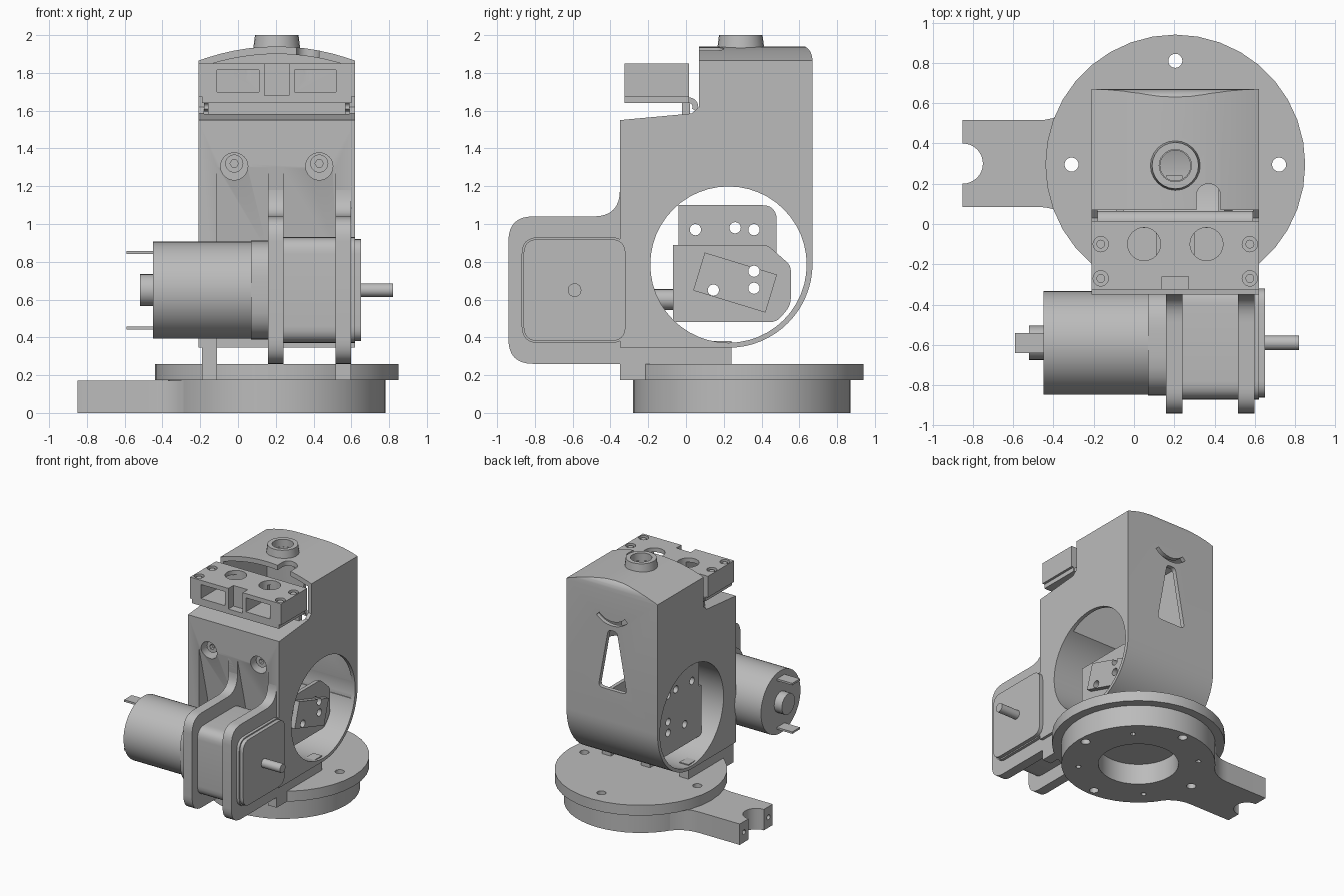
import bpy, bmesh
from math import sin, cos, pi, radians
from mathutils import Vector, Matrix

if "Cube" in bpy.data.objects:
    bpy.data.objects.remove(bpy.data.objects["Cube"])

grey = bpy.data.materials.new("plain_grey")
grey.use_nodes = True
grey.diffuse_color = (0.5, 0.5, 0.5, 1)
grey.node_tree.nodes["Principled BSDF"].inputs["Base Color"].default_value = (0.5, 0.5, 0.5, 1)
parts = []


def arc(cx, cy, r, start, end, n=16):
    angles = [radians(start + (end - start) * i / n) for i in range(n + 1)]
    return [(cx + r * cos(a), cy + r * sin(a)) for a in angles]


def rounded(corners, n=6):
    """Round each (u, v, radius) corner with a short curve."""
    out = []
    for i, (u, v, r) in enumerate(corners):
        p = Vector((u, v))
        if not r:
            out.append((u, v))
            continue
        a = p + (Vector(corners[i - 1][:2]) - p).normalized() * r
        b = p + (Vector(corners[(i + 1) % len(corners)][:2]) - p).normalized() * r
        for k in range(n + 1):
            t = k / n
            out.append(tuple(a * (1 - t) ** 2 + p * (2 * t * (1 - t) * 0.85 + 0.15 * 2 * t * (1 - t))
                             + b * t * t))
    return out


def rect(u0, u1, v0, v1, r=0):
    return rounded([(u0, v0, r), (u1, v0, r), (u1, v1, r), (u0, v1, r)])


def prism(name, axis, pts, lo, hi, scale=1):
    """Extrude a profile along an axis; scale tapers the far end."""
    place = {"x": lambda u, v, w: (w, u, v),
             "y": lambda u, v, w: (u, w, v),
             "z": lambda u, v, w: (u, v, w)}[axis]
    mu = sum(p[0] for p in pts) / len(pts)
    mv = sum(p[1] for p in pts) / len(pts)
    bm = bmesh.new()
    a = [bm.verts.new(place(u, v, lo)) for u, v in pts]
    b = [bm.verts.new(place(mu + (u - mu) * scale, mv + (v - mv) * scale, hi)) for u, v in pts]
    bm.faces.new(a)
    bm.faces.new(b[::-1])
    for i in range(len(pts)):
        j = (i + 1) % len(pts)
        bm.faces.new((a[i], b[i], b[j], a[j]))
    bmesh.ops.recalc_face_normals(bm, faces=bm.faces)
    mesh = bpy.data.meshes.new(name)
    bm.to_mesh(mesh)
    bm.free()
    mesh.materials.append(grey)
    ob = bpy.data.objects.new(name, mesh)
    bpy.context.collection.objects.link(ob)
    parts.append(ob)
    return ob


def rod(name, axis, u, v, r, lo, hi, n=32, scale=1):
    return prism(name, axis, arc(u, v, r, 0, 360, n)[:-1], lo, hi, scale)


def box(name, x0, x1, y0, y1, z0, z1):
    return prism(name, "z", rect(x0, x1, y0, y1), z0, z1)


def combine(ob, cutters, operation="DIFFERENCE"):
    """Apply booleans and remove the helper objects."""
    for c in cutters:
        c.hide_render = True
        m = ob.modifiers.new("cut", "BOOLEAN")
        m.operation, m.object, m.solver = operation, c, "EXACT"
    bpy.context.view_layer.update()
    mesh = bpy.data.meshes.new_from_object(ob.evaluated_get(bpy.context.evaluated_depsgraph_get()))
    ob.modifiers.clear()
    ob.data = mesh
    for c in cutters:
        parts.remove(c)
        bpy.data.objects.remove(c)


MID, CY = 0.205, 0.295          # centre of the turntable


def crown(z, half):
    """Arched outline across the width."""
    top = [(MID + half * t / 8, z - 0.075 * (half * t / 8 / 0.415) ** 2) for t in range(8, -9, -1)]
    return [(MID - half, 0.7), (MID + half, 0.7)] + top


# Turntable: lower disc with bore, upper flange, mounting holes
lower = rod("base_disc", "z", MID, CY, 0.575, 0, 0.175, 48)
flange = rod("base_flange", "z", MID, CY, 0.645, 0.175, 0.26, 36)
for ob in (lower, flange):
    holes = [rod("hole", "z", MID + 0.515 * cos(a), CY + 0.515 * sin(a), 0.035, -0.1, 0.4, 20)
             for a in (0, pi / 2, pi, 3 * pi / 2)]
    if ob is lower:
        holes.append(rod("bore", "z", MID, CY, 0.30, -0.1, 0.17, 40))
        holes += [rod("hole", "z", MID + 0.45 * cos(a), CY + 0.45 * sin(a), 0.02, -0.1, 0.08, 12)
                  for a in (pi / 4, 3 * pi / 4, 5 * pi / 4, 7 * pi / 4)]
    combine(ob, holes)

# Side arm with a round notch
arm = prism("base_arm", "z", rounded([
    (-0.85, 0.085, 0), (-0.36, 0.085, 0.12), (-0.2, -0.1, 0), (-0.2, 0.69, 0),
    (-0.36, 0.515, 0.12), (-0.85, 0.515, 0)]), 0, 0.172)
combine(arm, [rod("notch", "z", -0.85, 0.3, 0.1, -0.1, 0.3),
              rod("hole", "x", 0.14, 0.085, 0.02, -0.9, -0.7, 12),
              rod("hole", "x", 0.46, 0.085, 0.02, -0.9, -0.7, 12),
              rod("hole", "z", -0.31, CY, 0.035, -0.1, 0.3, 20),
              rod("bore", "z", MID, CY, 0.575, -0.1, 0.3, 48)])

# Main housing: side profile under an arched top, hollowed out
body = prism("housing", "x", [(-0.35, 0.345)] + arc(0.225, 0.79, 0.445, -90, 0)
             + rounded([(0.67, 1.2, 0), (0.67, 1.95, 0.09), (0.07, 1.95, 0), (0.07, 1.62, 0),
                        (0.03, 1.585, 0), (-0.35, 1.55, 0)]), -0.21, 0.62)
arch = prism("arch", "y", [(-0.4, 0.1), (0.81, 0.1)] + crown(1.94, 0.6)[2:], -1, 1)
combine(body, [arch], "INTERSECT")
cutters = [
    prism("cavity", "y", crown(1.90, 0.385), 0.0, 0.635),
    rod("side_opening", "x", 0.225, 0.785, 0.414, -0.5, 0.9, 48),
    prism("rear_slot", "y", rounded([(0.07, 1.05, 0.04), (0.33, 1.05, 0.04),
                                     (0.24, 1.54, 0.03), (0.16, 1.54, 0.03)]), 0.55, 0.8),
    prism("rear_curve", "y", arc(MID, 1.78, 0.20, 225, 315) + arc(MID, 1.78, 0.165, 315, 225), 0.55, 0.8),
    prism("top_notch", "z", [(0.31, 0.0), (0.43, 0.0)] + arc(0.37, 0.14, 0.06, 0, 180), 1.8, 2.1),
    rod("nozzle_bore", "z", MID, 0.29, 0.075, 1.8, 2.1)]
for x0, x1, sx in ((-0.11, 0.16, -0.02), (0.24, 0.52, 0.43)):
    cutters.append(prism("front_recess", "x", [(-0.4, 1.30), (-0.35, 1.30), (-0.24, 0.85),
                                               (-0.24, 0.2), (-0.4, 0.2)], x0, x1))
    cutters.append(rod("screw_bore", "y", sx, 1.305, 0.072, -0.5, -0.2))
combine(body, cutters)
for x in (-0.02, 0.43):
    screw = rod("front_screw", "y", x, 1.32, 0.048, -0.31, -0.19, 20)
    combine(screw, [rod("socket", "y", x, 1.32, 0.022, -0.4, -0.28, 6)])

# Feet under the housing
for x0 in (-0.19, 0.16, 0.517):
    box("foot", x0, x0 + 0.08, -0.35, 0.24, 0.175, 0.38)

# Filler neck on the top
neck = rod("top_neck", "z", MID, 0.29, 0.128, 1.9, 2.0, 24, 0.9)
combine(neck, [rod("bore", "z", MID, 0.29, 0.08, 1.8, 2.1, 24)])

# Two motor bracket plates that blend into the housing front
for x0 in (0.16, 0.517):
    plate = prism("motor_bracket", "x", rounded([
        (-0.94, 0.26, 0.13), (-0.26, 0.26, 0), (-0.26, 1.29, 0), (-0.35, 1.29, 0),
        (-0.35, 1.04, 0.14), (-0.94, 1.04, 0.13)], 8), x0, x0 + 0.08)
    combine(plate, [rod("side_opening", "x", 0.225, 0.785, 0.414, -0.5, 0.9, 48)])

# Geared motor lying across the front
MY, MZ = -0.59, 0.65
rod("motor_can", "x", MY, MZ, 0.257, -0.45, 0.1, 48)
prism("motor_collar", "x", rect(MY - 0.262, MY + 0.262, MZ - 0.262, MZ + 0.262, 0.2), 0.07, 0.18)
prism("gearbox", "x", rect(MY - 0.28, MY + 0.28, MZ - 0.28, MZ + 0.28, 0.09), 0.17, 0.62)
prism("gearbox_cover", "x", rect(MY - 0.27, MY + 0.27, MZ - 0.27, MZ + 0.27, 0.08), 0.62, 0.65)
rod("drive_shaft", "x", MY, MZ, 0.036, 0.6, 0.82, 24)
rod("rear_bearing", "x", MY, MZ, 0.085, -0.52, -0.44, 24)
for z in (MZ - 0.2, MZ + 0.2):
    box("terminal", -0.59, -0.44, MY - 0.05, MY + 0.05, z - 0.008, z + 0.008)

# Hinged clamp block with windows, holes and corner screws
block = box("clamp_block", -0.21, 0.62, -0.325, 0.015, 1.675, 1.85)
cuts = [box("centre_slot", 0.14, 0.27, -0.4, -0.26, 1.6, 1.9)]
for s in (-1, 1):
    x = MID + s * 0.205
    cuts.append(box("window", x - 0.11, x + 0.11, -0.4, -0.02, 1.70, 1.815))
    cuts.append(rod("top_hole", "z", MID + s * 0.155, -0.1, 0.082, 1.76, 1.9, 24))
corners = [(MID + s * 0.37, y) for s in (-1, 1) for y in (-0.1, -0.27)]
cuts += [rod("screw_bore", "z", x, y, 0.038, 1.80, 1.9, 20) for x, y in corners]
combine(block, cuts)
for x, y in corners:
    rod("clamp_screw", "z", x, y, 0.022, 1.79, 1.84, 12)
box("clamp_base", -0.19, 0.60, -0.325, 0.015, 1.64, 1.68)
prism("clamp_hinge", "x", [(-0.02, 1.67)] + arc(0.015, 1.62, 0.05, 90, -30, 8)
      + arc(0.015, 1.62, 0.02, -30, 90, 8) + [(-0.02, 1.64)], -0.18, 0.59)
box("front_rim", -0.16, 0.57, -0.02, 0.02, 1.56, 1.645)

# Inner carrier plates with matching screw holes, and a tilted pad
inner = [
    prism("inner_plate", "x", rounded([(-0.04, 0.48, 0), (0.48, 0.48, 0.04), (0.48, 1.10, 0.08),
                                       (-0.04, 1.10, 0)]), -0.09, -0.05),
    prism("outer_plate", "x", rounded([(-0.07, 0.48, 0), (0.48, 0.48, 0.04), (0.555, 0.57, 0.04),
                                       (0.555, 0.78, 0.03), (0.43, 0.89, 0.03), (-0.07, 0.89, 0)]),
          0.42, 0.45)]
pad = prism("tilted_pad", "x", rect(-0.2, 0.2, -0.105, 0.105), 0.45, 0.49)
pad.data.transform(Matrix.Translation((0, 0.26, 0.69)) @ Matrix.Rotation(radians(-17), 4, "X"))
spots = ((0.05, 0.97), (0.26, 0.98), (0.36, 0.97), (0.36, 0.75), (0.36, 0.66), (0.145, 0.65))
for ob in inner + [pad]:
    combine(ob, [rod("hole", "x", y, z, 0.03, -0.5, 0.9, 16) for y, z in spots])
box("carrier_web", -0.09, 0.45, -0.07, -0.035, 0.48, 0.89)
rod("carrier_rod", "y", MID, 0.6, 0.055, -0.3, -0.05, 20)

# Smooth curved faces while keeping edges sharp
bpy.ops.object.select_all(action="DESELECT")
for ob in parts:
    ob.select_set(True)
bpy.context.view_layer.objects.active = parts[0]
bpy.ops.object.shade_smooth_by_angle(angle=radians(30))
